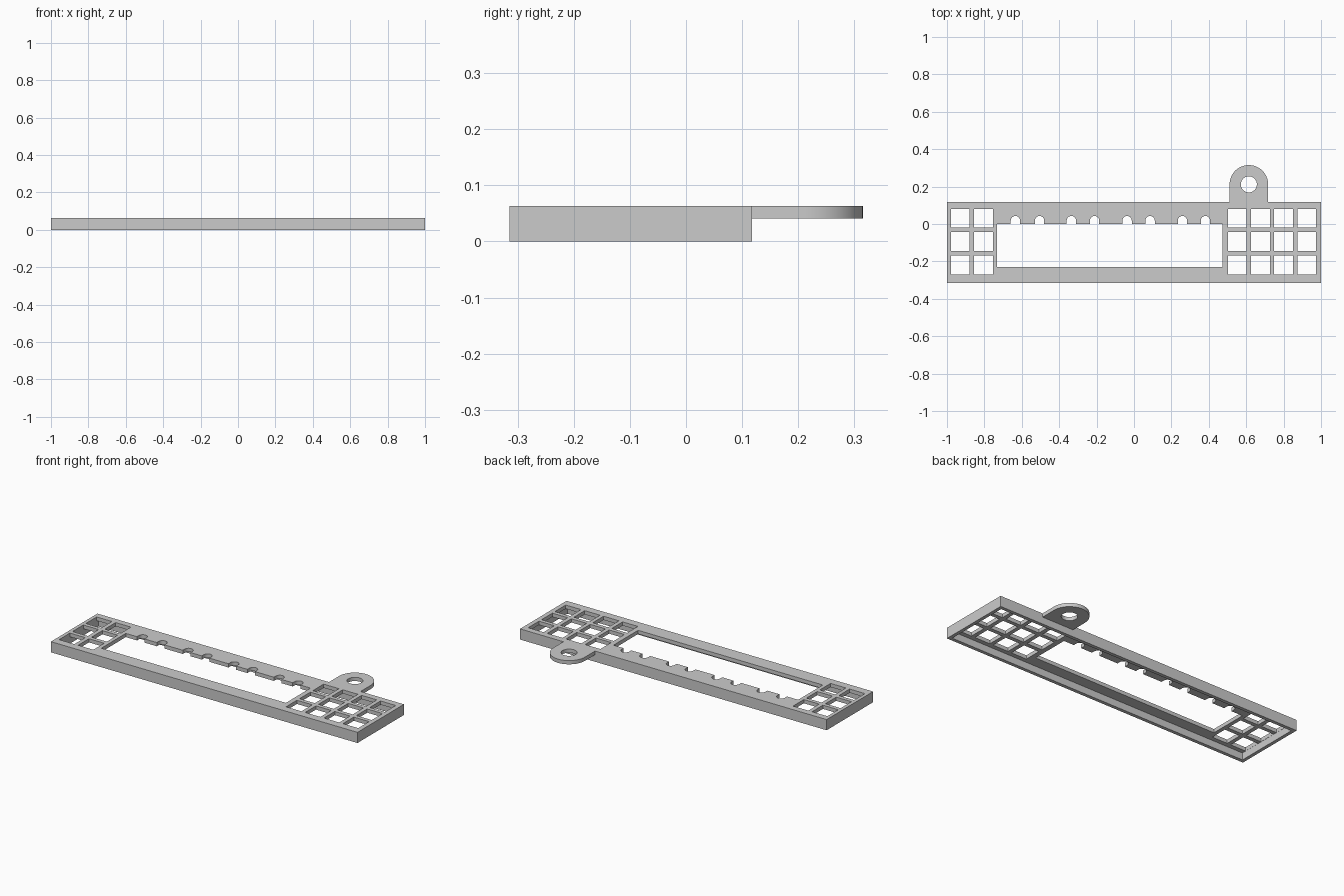
import bpy, bmesh, math

if "Cube" in bpy.data.objects:
    bpy.data.objects.remove(bpy.data.objects["Cube"])

TOP, UNDER = 0.063, 0.041          # top surface and underside of the plate
X0, X1, Y0, Y1 = -1.0, 1.0, -0.315, 0.118
WALL = 0.02                        # rim wall thickness

grey = bpy.data.materials.new("plain grey")
grey.diffuse_color = (0.6, 0.6, 0.6, 1)
grey.use_nodes = True
grey.node_tree.nodes["Principled BSDF"].inputs["Base Color"].default_value = grey.diffuse_color


def rect(x0, y0, x1, y1):
    return [(x0, y0), (x1, y0), (x1, y1), (x0, y1)]


def arc(cx, cy, r, a0, a1, n):
    return [(cx + r * math.cos(math.radians(a0 + (a1 - a0) * i / n)),
             cy + r * math.sin(math.radians(a0 + (a1 - a0) * i / n))) for i in range(n + 1)]


def prisms(name, outlines, z0, z1):
    """One object made of upright prisms, one per closed outline."""
    bm = bmesh.new()
    for pts in outlines:
        face = bm.faces.new([bm.verts.new((x, y, z0)) for x, y in pts])
        ext = bmesh.ops.extrude_face_region(bm, geom=[face])["geom"]
        for v in ext:
            if isinstance(v, bmesh.types.BMVert):
                v.co.z = z1
    bmesh.ops.recalc_face_normals(bm, faces=bm.faces)
    mesh = bpy.data.meshes.new(name)
    bm.to_mesh(mesh)
    bm.free()
    mesh.materials.append(grey)
    ob = bpy.data.objects.new(name, mesh)
    bpy.context.collection.objects.link(ob)
    return ob


def combine(target, tool, operation):
    """Apply a boolean and remove the helper."""
    mod = target.modifiers.new("bool", "BOOLEAN")
    mod.operation, mod.object, mod.solver = operation, tool, "EXACT"
    bpy.context.view_layer.objects.active = target
    bpy.ops.object.modifier_apply(modifier=mod.name)
    bpy.data.objects.remove(tool)


# Main plate block, hollowed from below to leave a rim
frame = prisms("frame", [rect(X0, Y0, X1, Y1)], 0, TOP)
cavity = prisms("cavity_cutter",
                [rect(X0 + WALL, Y0 + WALL, X1 - WALL, Y1 - WALL)], -0.05, UNDER)
combine(frame, cavity, "DIFFERENCE")

# Hanging tab with rounded end
tab_x, tab_y, tab_r = 0.614, 0.212, 0.103
tab = prisms("tab", [[(tab_x - tab_r, Y1 - 0.01), (tab_x + tab_r, Y1 - 0.01)]
                     + arc(tab_x, tab_y, tab_r, 0, 180, 32)], UNDER, TOP)
combine(frame, tab, "UNION")

# Long window whose back edge carries round-topped notches
window = [(-0.732, -0.229), (0.473, -0.229), (0.473, 0.0)]
for x in (0.382, 0.259, 0.086, -0.037, -0.211, -0.335, -0.505, -0.634):
    window += [(x + 0.025, 0.0)] + arc(x, 0.018, 0.025, 0, 180, 16) + [(x - 0.025, 0.0)]
window.append((-0.732, 0.0))

# Square grid holes at both ends, and the tab hole
holes = [window, arc(tab_x, tab_y, 0.043, 0, 348.75, 31)]
for x in (-0.979, -0.855, 0.502, 0.626, 0.749, 0.873):
    for y in (-0.269, -0.144, -0.02):
        holes.append(rect(x, y, x + 0.1, y + 0.101))
combine(frame, prisms("hole_cutter", holes, 0.02, 0.1), "DIFFERENCE")

# Smooth curved walls, crisp edges
bpy.ops.object.select_all(action="DESELECT")
frame.select_set(True)
bpy.context.view_layer.objects.active = frame
bpy.ops.object.shade_smooth_by_angle(angle=math.radians(30))
